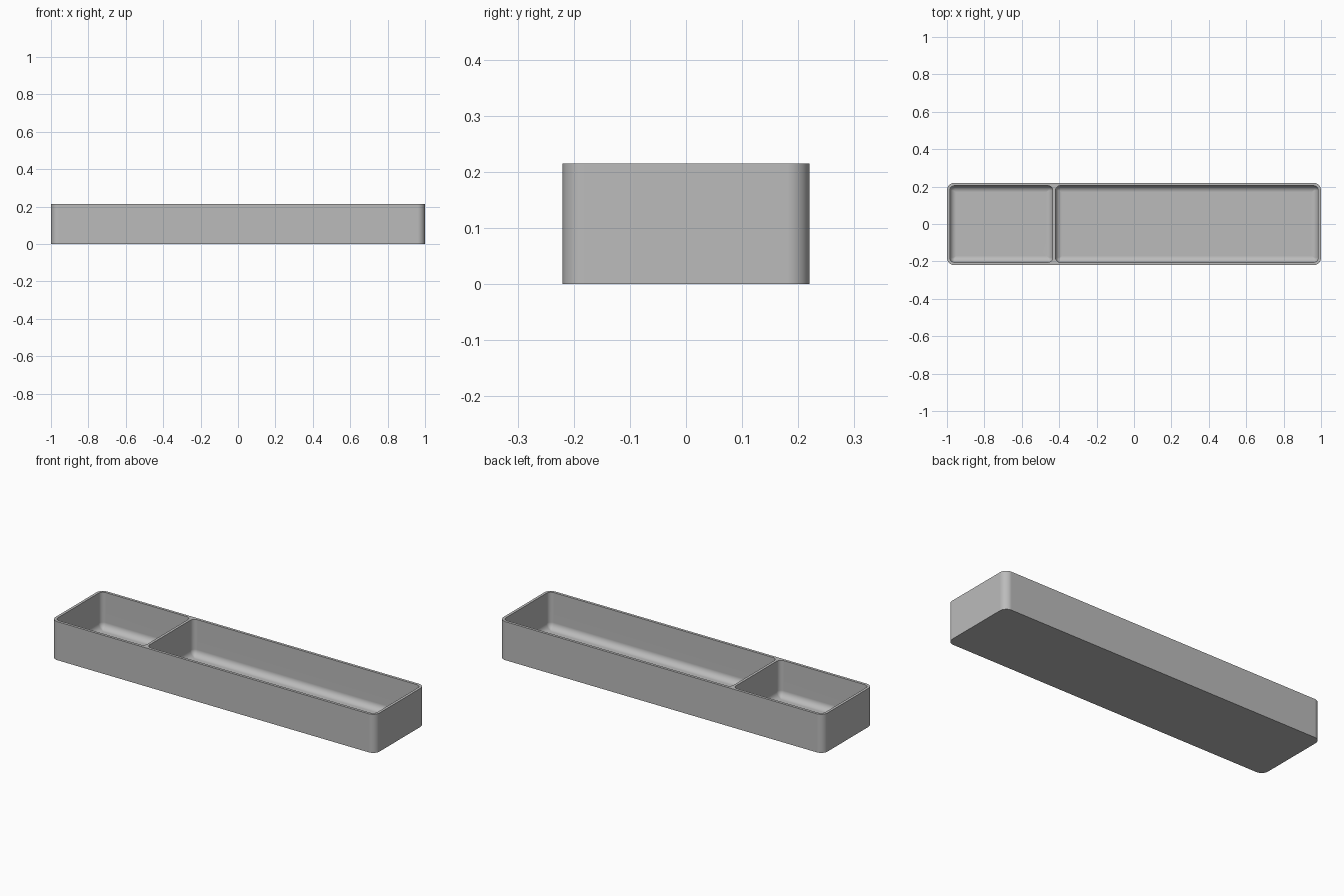
import bpy, bmesh, math

cube = bpy.data.objects.get("Cube")
if cube:
    bpy.data.objects.remove(cube, do_unlink=True)

HALF_X, HALF_Y, HEIGHT = 1.0, 0.22, 0.215
WALL, FLOOR, FILLET = 0.015, 0.013, 0.035
OUTER_R, INNER_R = 0.04, 0.026
DIVIDER_X = -0.427
CORNER_STEPS, FILLET_STEPS = 6, 6


def ring(bm, x0, x1, y0, y1, r, z):
    """Rounded rectangle of vertices, counter-clockwise from above."""
    centres = [(x1 - r, y1 - r), (x0 + r, y1 - r), (x0 + r, y0 + r), (x1 - r, y0 + r)]
    verts = []
    for quarter, (cx, cy) in enumerate(centres):
        for i in range(CORNER_STEPS + 1):
            a = math.pi / 2 * (quarter + i / CORNER_STEPS)
            verts.append(bm.verts.new((cx + r * math.cos(a), cy + r * math.sin(a), z)))
    return verts


def bridge(bm, a, b):
    n = len(a)
    for i in range(n):
        j = (i + 1) % n
        bm.faces.new((a[i], a[j], b[j], b[i]))


def loop_edges(bm, loop):
    return [bm.edges.get((loop[i - 1], loop[i])) for i in range(len(loop))]


bm = bmesh.new()

# Outer shell and underside
base = ring(bm, -HALF_X, HALF_X, -HALF_Y, HALF_Y, OUTER_R, 0)
rim = ring(bm, -HALF_X, HALF_X, -HALF_Y, HALF_Y, OUTER_R, HEIGHT)
bridge(bm, base, rim)
bm.faces.new(base[::-1])
rim_edges = loop_edges(bm, rim)

# Two pockets with filleted floors
for x0, x1 in ((-HALF_X + WALL, DIVIDER_X - WALL / 2),
               (DIVIDER_X + WALL / 2, HALF_X - WALL)):
    y = HALF_Y - WALL
    loop = top = ring(bm, x0, x1, -y, y, INNER_R, HEIGHT)
    for i in range(FILLET_STEPS + 1):
        a = math.pi / 2 * i / FILLET_STEPS
        d = FILLET * (1 - math.cos(a))
        z = FLOOR + FILLET * (1 - math.sin(a))
        lower = ring(bm, x0 + d, x1 - d, -y + d, y - d, max(INNER_R - d, 0.003), z)
        bridge(bm, loop, lower)
        loop = lower
    bm.faces.new(loop)
    rim_edges += loop_edges(bm, top)

# Flat rim and divider top
bmesh.ops.triangle_fill(bm, edges=rim_edges, use_beauty=True, normal=(0, 0, 1))
bmesh.ops.recalc_face_normals(bm, faces=bm.faces)

mesh = bpy.data.meshes.new("divided_tray")
bm.to_mesh(mesh)
bm.free()
tray = bpy.data.objects.new("divided_tray", mesh)
bpy.context.collection.objects.link(tray)

# Plain grey material
grey = bpy.data.materials.new("plain_grey")
grey.use_nodes = True
colour = (0.5, 0.5, 0.5, 1)
grey.diffuse_color = colour
grey.node_tree.nodes["Principled BSDF"].inputs["Base Color"].default_value = colour
mesh.materials.append(grey)

# Smooth fillets and corners, crisp rim
bpy.context.view_layer.objects.active = tray
tray.select_set(True)
bpy.ops.object.shade_smooth_by_angle(angle=math.radians(35))
weighted = tray.modifiers.new("weighted_normals", 'WEIGHTED_NORMAL')
weighted.keep_sharp = True
